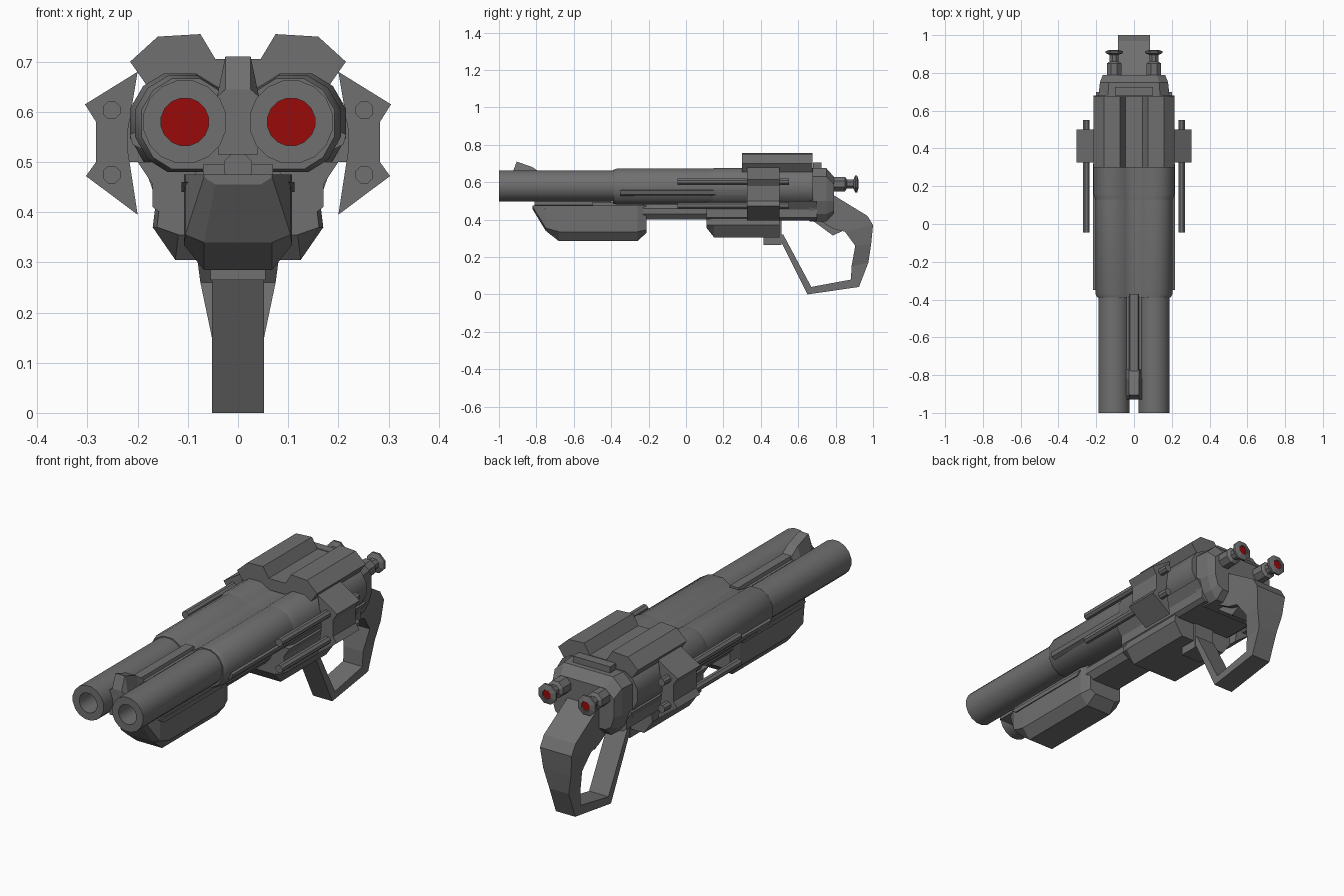
import bpy, bmesh, math

if "Cube" in bpy.data.objects:
    bpy.data.objects.remove(bpy.data.objects["Cube"])


def material(name, colour):
    m = bpy.data.materials.new(name)
    m.use_nodes = True
    m.diffuse_color = (*colour, 1)
    m.node_tree.nodes["Principled BSDF"].inputs["Base Color"].default_value = (*colour, 1)
    return m


GREY = material("gunmetal grey", (0.16, 0.16, 0.16))
RED = material("signal red", (0.32, 0.003, 0.003))


def loft(name, rings, smooth=0, red_cap=None):
    """Skin a list of equal-length rings of 3D points and cap both ends."""
    bm = bmesh.new()
    loops = [[bm.verts.new(p) for p in ring] for ring in rings]
    n = len(loops[0])
    for a, b in zip(loops, loops[1:]):
        for i in range(n):
            j = (i + 1) % n
            bm.faces.new((a[i], a[j], b[j], b[i]))
    caps = [bm.faces.new(loops[0]), bm.faces.new(loops[-1])]
    if red_cap is not None:
        caps[red_cap].material_index = 1
    bmesh.ops.recalc_face_normals(bm, faces=bm.faces)
    mesh = bpy.data.meshes.new(name)
    bm.to_mesh(mesh)
    bm.free()
    mesh.materials.append(GREY)
    if red_cap is not None:
        mesh.materials.append(RED)
    ob = bpy.data.objects.new(name, mesh)
    bpy.context.collection.objects.link(ob)
    if smooth:
        bpy.ops.object.select_all(action="DESELECT")
        ob.select_set(True)
        bpy.context.view_layer.objects.active = ob
        bpy.ops.object.shade_smooth_by_angle(angle=math.radians(smooth))
    return ob


def mirrored(half):
    """Close a right-half outline (x, z) across x = 0."""
    return half + [(-x, z) for x, z in reversed(half)]


def along_y(name, outline, y0, y1, smooth=0):
    return loft(name, [[(x, y, z) for x, z in outline] for y in (y0, y1)], smooth)


def across_x(name, outline, x0, x1):
    return loft(name, [[(x, y, z) for y, z in outline] for x in (x0, x1)])


def box(name, x0, x1, y0, y1, z0, z1):
    return along_y(name, [(x0, z0), (x1, z0), (x1, z1), (x0, z1)], y0, y1)


def lathe(name, x, z, profile, sides, smooth=0, red_cap=None):
    """Turn (radius, y) points about an axis parallel to y."""
    angles = [math.tau * (i + 0.5) / sides for i in range(sides)]
    rings = [[(x + r * math.cos(a), y, z + r * math.sin(a)) for a in angles]
             for r, y in profile]
    return loft(name, rings, smooth, red_cap)


def scaled(outline, y, f, cz=0.575):
    return [(x * f, y, cz + (z - cz) * f) for x, z in outline]


# Double shroud around the barrels, with a chamfered front lip
shroud = mirrored([(0.025, 0.64), (0.045, 0.65), (0.08, 0.672), (0.14, 0.672), (0.18, 0.648),
                   (0.205, 0.605), (0.205, 0.55), (0.18, 0.505), (0.14, 0.48), (0.04, 0.48)])
loft("barrel_shroud", [scaled(shroud, -0.39, 0.94), scaled(shroud, -0.37, 1),
                       scaled(shroud, 0.16, 1)], 35)

# Receiver: upper twin housing, lower frame and tapered rear
loft("receiver_upper", [scaled(shroud, 0.13, 1), scaled(shroud, 0.16, 1.05),
                        scaled(shroud, 0.68, 1.05)], 35)
frame = mirrored([(0.13, 0.5), (0.2, 0.5), (0.17, 0.455), (0.17, 0.41), (0.15, 0.395)])
along_y("receiver_frame", frame, 0.11, 0.7)
tail = mirrored([(0.14, 0.675), (0.19, 0.63), (0.19, 0.5), (0.165, 0.43), (0.13, 0.39)])
tail_end = mirrored([(0.12, 0.63), (0.165, 0.59), (0.165, 0.5), (0.15, 0.45), (0.12, 0.43)])
loft("receiver_tail", [[(x, 0.66, z) for x, z in tail],
                       [(x * 0.95, 0.75, z) for x, z in tail],
                       [(x, 0.79, z) for x, z in tail_end]])
box("rear_sight", -0.1, 0.1, 0.68, 0.725, 0.66, 0.705)

# Raised armour plate on top
armour = mirrored([(0.045, 0.705), (0.075, 0.755), (0.16, 0.75), (0.215, 0.70),
                   (0.18, 0.65), (0.04, 0.65)])
along_y("top_armour", armour, 0.3, 0.675)

# Rib and front sight between the barrels
along_y("barrel_rib", mirrored([(0.04, 0.635), (0.04, 0.515)]), -0.93, -0.37)
along_y("rib_strip", mirrored([(0.022, 0.65), (0.03, 0.62)]), -0.8, -0.37)
loft("front_sight", [[(-w, y, 0.63), (w, y, 0.63), (w * 0.6, y, z), (-w * 0.6, y, z)]
                     for y, w, z in ((-0.93, 0.042, 0.645), (-0.905, 0.042, 0.71),
                                     (-0.82, 0.042, 0.68), (-0.77, 0.042, 0.645))])

# Pump grip under the barrels
pump = [(-0.82, 0.068, 0.455, 0.045), (-0.75, 0.105, 0.34, 0.068), (-0.68, 0.108, 0.285, 0.068),
        (-0.26, 0.108, 0.285, 0.068), (-0.21, 0.09, 0.33, 0.06)]
loft("pump_grip", [[(x, y, z) for x, z in mirrored(
    [(w, 0.475), (w, max(low + 0.015, 0.335)), (bw, low)])] for y, w, low, bw in pump])
box("pump_rail", -0.07, 0.07, -0.5, 0.15, 0.46, 0.495)
along_y("pump_tube", mirrored([(0.075, 0.49), (0.1, 0.46), (0.1, 0.43), (0.075, 0.4)]), -0.23, 0.15)
lathe("pump_tube_nose", 0, 0.49, [(0.03, -0.81), (0.03, -0.4)], 8)

# Magazine housing and trigger block
magazine = mirrored([(0.165, 0.41), (0.17, 0.37), (0.125, 0.305)])
loft("magazine_housing", [[(x * 0.95, 0.11, max(z, 0.355)) for x, z in magazine],
                          [(x, 0.15, z) for x, z in magazine],
                          [(x, 0.5, z) for x, z in magazine]])
box("trigger_block", -0.055, 0.055, 0.415, 0.51, 0.265, 0.4)

# Pistol grip, widening towards the top
grip = [(0.052, 0.65, 0.92, 0.0, 0.04), (0.052, 0.885, 0.975, 0.15, 0.17),
        (0.075, 0.905, 0.99, 0.26, 0.27), (0.085, 0.85, 1.0, 0.335, 0.37),
        (0.085, 0.79, 0.97, 0.35, 0.42), (0.085, 0.72, 0.79, 0.39, 0.53)]
grip[0] = (0.052, 0.88, 0.925, 0.034, 0.04)
loft("pistol_grip", [[(-w, a, za), (w, a, za), (w, b, zb), (-w, b, zb)]
                     for w, a, b, za, zb in grip])
across_x("grip_spur", [(0.67, 0.4), (0.785, 0.315), (0.85, 0.345), (0.8, 0.43)], -0.06, 0.06)

# Loop lever from the trigger block to the foot of the grip
across_x("lever_loop", [(0.49, 0.32), (0.65, 0.0), (0.925, 0.04), (0.885, 0.08),
                        (0.67, 0.04), (0.52, 0.32)], -0.052, 0.052)

for s, side in ((1, "left"), (-1, "right")):
    # Hollow barrel with a red core
    lathe(side + "_barrel", s * 0.106, 0.58,
          [(0.048, -0.5), (0.048, -1), (0.084, -1), (0.084, -0.35)], 16, 35, red_cap=0)

    # Rear knob with a red centre
    lathe(side + "_knob", s * 0.105, 0.59,
          [(0.042, 0.77), (0.042, 0.85), (0.026, 0.86), (0.026, 0.895), (0.05, 0.905),
           (0.05, 0.915), (0.024, 0.922), (0.022, 0.918)], 8, red_cap=1)

    # Side bracket carrying two rods
    bracket = [(0.2, 0.68), (0.305, 0.615), (0.283, 0.58), (0.283, 0.5),
               (0.303, 0.472), (0.2, 0.395), (0.22, 0.525), (0.22, 0.56)]
    along_y(side + "_bracket", [(s * x, z) for x, z in bracket], 0.325, 0.5)
    box(side + "_bracket_mount", s * 0.15, s * 0.23, 0.36, 0.47, 0.5, 0.59)
    for z, level in ((0.603, "upper"), (0.475, "lower")):
        lathe(f"{side}_{level}_rod", s * 0.252, z, [(0.019, -0.045), (0.019, 0.55)], 8)

    # Rail along the shroud, and raised panel on the pump
    along_y(side + "_shroud_rail", [(s * x, z) for x, z in
            ((0.19, 0.565), (0.216, 0.555), (0.21, 0.535), (0.19, 0.525))], -0.35, 0.32)
    across_x(side + "_pump_panel", [(-0.76, 0.46), (-0.26, 0.46), (-0.28, 0.44), (-0.73, 0.44)],
             s * 0.1, s * 0.113)
